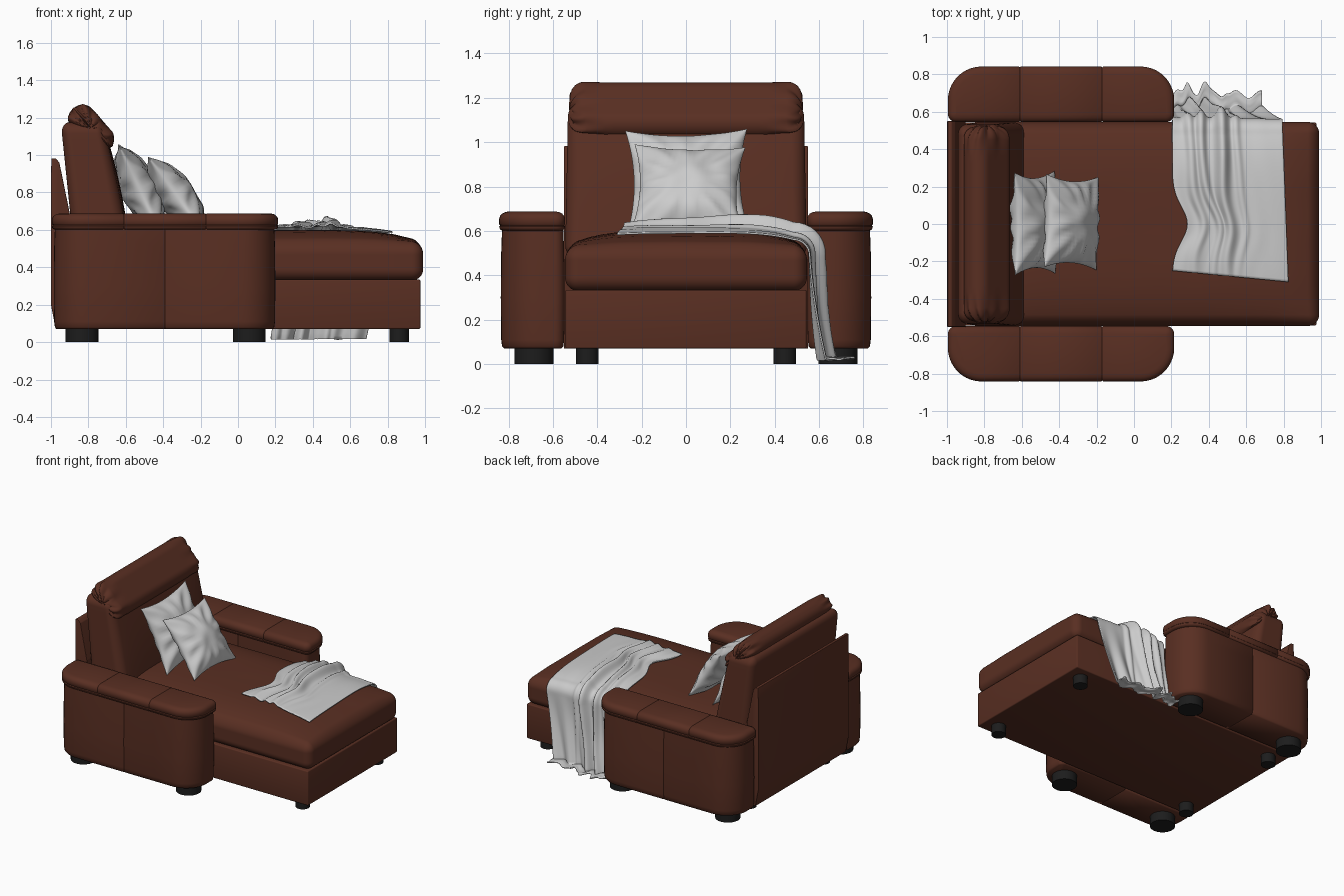
import bpy, bmesh, math
from mathutils import Vector, Matrix, noise

if "Cube" in bpy.data.objects:
    bpy.data.objects.remove(bpy.data.objects["Cube"])

def material(name, rgb):
    m = bpy.data.materials.new(name)
    m.diffuse_color = (*rgb, 1)
    m.use_nodes = True
    m.node_tree.nodes["Principled BSDF"].inputs["Base Color"].default_value = m.diffuse_color
    return m

LEATHER = material("brown_leather", (0.10, 0.028, 0.016))
BLACK = material("black_plastic", (0.012, 0.012, 0.012))

def finish(bm, name, mat=None, angle=40):
    bmesh.ops.recalc_face_normals(bm, faces=bm.faces)
    me = bpy.data.meshes.new(name)
    bm.to_mesh(me)
    bm.free()
    me.shade_smooth()
    me.set_sharp_from_angle(angle=math.radians(angle))
    ob = bpy.data.objects.new(name, me)
    bpy.context.collection.objects.link(ob)
    if mat:
        me.materials.append(mat)
    return ob

def cushion(name, half, r, deform, n=28, k=5):
    """Rounded box with dense corners, shaped afterwards by deform(p)."""
    bm = bmesh.new()
    bmesh.ops.create_cube(bm, size=2)
    bmesh.ops.subdivide_edges(bm, edges=bm.edges[:], cuts=n - 1, use_grid_fill=True)
    flat = 1 - 2 * k / n
    for v in bm.verts:
        core, out = Vector(), Vector()
        for i in range(3):
            t, h = v.co[i], half[i] - r
            core[i] = math.copysign(min(abs(t) / flat, 1) * h, t)
            q = max(0, (abs(t) - flat) / (1 - flat))
            out[i] = math.copysign(math.tan(q * math.pi / 4), t)
        v.co = deform(core + out.normalized() * r)
    return finish(bm, name, LEATHER)

def loft_arm(name, x0, x1, y0, y1, layers, seams, side):
    """Stack of rounded outlines; layers are (z, inset); seams are creases at x."""
    bm = bmesh.new()
    corners = [(x0, y0, 1, 1, .045, 180), (x1, y0, -1, 1, .045, 270),
               (x1, y1, -1, -1, .18, 0), (x0, y1, 1, -1, .18, 90)]
    rings = []
    for z, inset in layers:
        ring = []
        for cx, cy, sx, sy, r, a0 in corners:
            for j in range(11):
                a = math.radians(a0 + 9 * j)
                ring.append(bm.verts.new((cx + sx * r + (r - inset) * math.cos(a),
                                          side * (cy + sy * r + (r - inset) * math.sin(a)), z)))
        rings.append(ring)
    for a, b in zip(rings, rings[1:]):
        for i in range(len(a)):
            j = (i + 1) % len(a)
            bm.faces.new((a[i], a[j], b[j], b[i]))
    bm.faces.new(rings[0])
    bm.faces.new(rings[-1])
    mid = Vector((0, side * (y0 + y1) / 2, (layers[0][0] + layers[-1][0]) / 2))
    for s in seams:
        for d in (-.005, 0, .005):
            bmesh.ops.bisect_plane(bm, geom=bm.verts[:] + bm.edges[:] + bm.faces[:],
                                   plane_co=(s + d, 0, 0), plane_no=(1, 0, 0))
        for v in bm.verts:
            if abs(v.co.x - s) < 1e-4:
                v.co.y = mid.y + (v.co.y - mid.y) * .97
                v.co.z -= math.copysign(.004, v.co.z - mid.z)
    return finish(bm, name, LEATHER, 50)

def prism(name, profile, half_y, bevel):
    """Side profile in x, z extruded across the width."""
    bm = bmesh.new()
    f = bm.faces.new([bm.verts.new((x, -half_y, z)) for x, z in profile])
    g = bmesh.ops.extrude_face_region(bm, geom=[f])["geom"]
    bmesh.ops.translate(bm, vec=(0, 2 * half_y, 0),
                        verts=[e for e in g if isinstance(e, bmesh.types.BMVert)])
    bmesh.ops.recalc_face_normals(bm, faces=bm.faces)
    bmesh.ops.bevel(bm, geom=bm.edges[:], offset=bevel, segments=3, profile=.5, affect='EDGES')
    return finish(bm, name, LEATHER)

# Base and back panel
prism("base", [(-.97, .07), (.975, .07), (.975, .335), (-.97, .335)], .543, .008)
prism("back_panel", [(-.975, .07), (-.90, .07), (-.90, .69), (-.955, .96), (-.975, .983),
                     (-.997, .983), (-1.0, .9), (-1.0, .2)], .55, .004)

# Seat cushion with a soft crown
def crown(x, y):
    u, v = (x - .045) / .945, y / .545
    return .07 * max(0, 1 - u ** 6) * max(0, 1 - v ** 4)

def seat_shape(p):
    q = p + Vector((.045, 0, .43))
    if p.z > 0:
        q.z += crown(q.x, q.y) * p.z / .1 + .002 * noise.noise(q * 7)
    return q

cushion("seat", (.945, .545, .1), .06, seat_shape)

# Backrest, leaning and tapering towards the top
def back_shape(p):
    t = (p.z + .35) / .7
    bulge = .02 * max(0, 1 - (p.y / .54) ** 4) * math.sin(math.pi * t) if p.x > 0 else 0
    return Vector((-.725 - .11 * t + p.x * (1 - .25 * t) + bulge,
                   p.y * (1 - .025 * t), .825 + p.z))

cushion("backrest", (.15, .545, .35), .06, back_shape)

# Headrest roll with gathered ends
TILT = Matrix.Rotation(math.radians(-41), 3, 'Y')
def head_shape(p):
    e = min(1, max(0, (abs(p.y) - .38) / .1))
    a = math.atan2(p.z / 2, p.x)
    s = 1 + e * (.07 * math.sin(9 * a + 14 * abs(p.y)) - .04)
    y = p.y + math.copysign(e * .012 * math.sin(6 * a), p.y)
    return TILT @ Vector((p.x * s, y, p.z * s)) + Vector((-.785, 0, 1.14))

cushion("headrest", (.075, .515, .145), .07, head_shape, n=36, k=7)

# Arms, arm pads and feet
PAD = [(.6, .022), (.604, .008), (.612, .001), (.62, 0), (.625, .005), (.63, 0), (.655, 0),
       (.668, .004), (.678, .013), (.684, .024), (.688, .042)]
BODY = [(.07, .015), (.08, .006), (.11, .002), (.3, 0), (.5, .002), (.61, .006)]

def foot(name, x, y, r):
    bm = bmesh.new()
    bmesh.ops.create_cone(bm, cap_ends=True, segments=32, radius1=r, radius2=r, depth=.075,
                          matrix=Matrix.Translation((x, y, .0375)))
    finish(bm, name, BLACK)

for side, tag in ((-1, "front"), (1, "rear")):
    loft_arm(f"arm_{tag}", -.985, .2, .547, .835, BODY, [-.39], side)
    loft_arm(f"arm_pad_{tag}", -.995, .215, .545, .842, PAD, [-.61, -.17], side)
    for x in (-.835, .06):
        foot(f"arm_foot_{tag}", x, side * .685, .088)
    for x in (-.85, .862):
        foot(f"base_foot_{tag}", x, side * .445, .051)

# Throw pillows with pointed corners
def pillow(name, centre, w, h, thick, tilt, yaw):
    bm = bmesh.new()
    rot = Matrix.Rotation(math.radians(tilt), 3, 'Y') @ Matrix.Rotation(math.radians(yaw), 3, 'X')
    n = 32
    for sgn in (1, -1):
        rows = []
        for i in range(n + 1):
            row = []
            for j in range(n + 1):
                u = math.sin(math.pi * (i / n - .5))
                v = math.sin(math.pi * (j / n - .5))
                d = thick * (max(0, 1 - u * u) * max(0, 1 - v * v)) ** .55
                y = w * u * (1 - .13 * (1 - v * v))
                z = h * v * (1 - .13 * (1 - u * u))
                d *= 1 + .22 * noise.noise(Vector((u * 2.2, v * 2.2, sgn * 3 + centre[0])))
                edge = max(abs(u), abs(v)) ** 3
                d += .03 * edge * (1 - edge) * math.sin(12 * math.atan2(v, u))
                row.append(bm.verts.new(rot @ Vector((sgn * d, y, z)) + Vector(centre)))
            rows.append(row)
        for a, b in zip(rows, rows[1:]):
            for j in range(n):
                bm.faces.new((a[j], a[j + 1], b[j + 1], b[j]))
    bmesh.ops.remove_doubles(bm, verts=bm.verts[:], dist=1e-4)
    finish(bm, name, None, 60)

pillow("pillow_back", (-.53, .005, .825), .275, .255, .095, -25, 1)
pillow("pillow_front", (-.335, .01, .79), .25, .24, .095, -36, -2)

# Throw blanket: lies on the seat, rolls over the side and hangs to the floor
def blanket_point(t, s):
    y_start = -.25 - .06 * t
    flat, arc, hang = .485 - y_start, .113, .455
    d = s * (flat + arc + hang + .08)
    drop = max(0, min(1, (d - flat - arc) / hang))
    left = .205 + .08 * math.exp(-((d - .25) / .13) ** 2) - .03 * drop ** 3
    right = .825 - .03 * min(1, d / flat) - .11 * drop
    x = left + (right - left) * t
    top = .542 + crown(x, min(.485, y_start + d))
    a = 0
    if d < flat:
        y, z = y_start + d, top
    elif d < flat + arc:
        a = (d - flat) / .072
        y, z = .485 + .072 * math.sin(a), top - .072 + .072 * math.cos(a)
    else:
        a = math.pi / 2
        y = .557 + .035 * drop ** 2
        z = top - .072 - drop * (top - .072 - .014)
        y += max(0, d - flat - arc - hang)
    # Long ridges, strongest on the bunched half
    ridge = 0
    for c0, c1, wid, amp in ((.47, .40, .05, .065), (.34, .22, .035, .04),
                             (.2, .1, .04, .03), (.58, .6, .03, .018)):
        c = c0 + (c1 - c0) * s + .02 * math.sin(9 * s + c0 * 20)
        ridge += amp * math.exp(-((t - c) / wid) ** 2) * (.35 + .65 * min(1, s * 2.2))
    ridge += .010 * (1 - t) * (1 + noise.noise(Vector((t * 9, s * 6, 2))))
    ridge += drop * .020 * (1 + math.sin(24 * t + 3 * s))
    if drop >= 1:
        z += .012 * (1 + noise.noise(Vector((t * 8, s * 30, 5))))
    return Vector((x, y + ridge * math.sin(a), z + ridge * math.cos(a)))

bm = bmesh.new()
NT, NS = 72, 100
grid = [[bm.verts.new(blanket_point(i / NT, j / NS)) for i in range(NT + 1)] for j in range(NS + 1)]
for a, b in zip(grid, grid[1:]):
    for i in range(NT):
        bm.faces.new((a[i], a[i + 1], b[i + 1], b[i]))
blanket = finish(bm, "throw_blanket", None, 70)
solid = blanket.modifiers.new("thickness", 'SOLIDIFY')
solid.thickness, solid.offset = .008, 0
